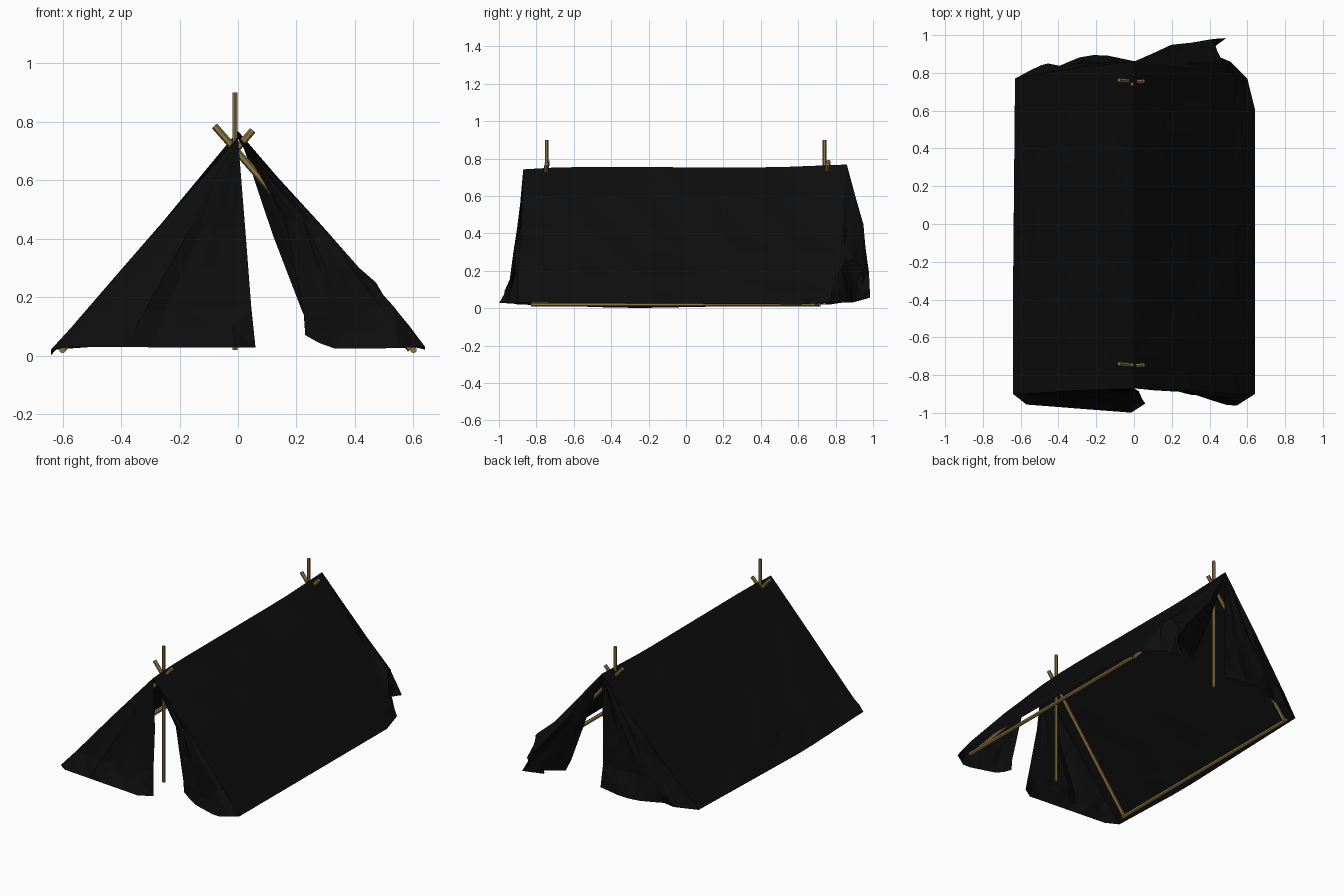
import bpy, bmesh, random
from mathutils import Vector

if "Cube" in bpy.data.objects:
    bpy.data.objects.remove(bpy.data.objects["Cube"])

random.seed(7)


def material(name, rgb):
    m = bpy.data.materials.new(name)
    m.diffuse_color = (*rgb, 1)
    m.use_nodes = True
    m.node_tree.nodes["Principled BSDF"].inputs["Base Color"].default_value = m.diffuse_color
    return m


canvas = material("dark_canvas", (0.004, 0.004, 0.004))
wood = material("wood", (0.27, 0.18, 0.055))


def along(points, t):
    """Point at fraction t of a polyline, by length."""
    pts = [Vector(p) for p in points]
    lens = [(b - a).length for a, b in zip(pts, pts[1:])]
    d = t * sum(lens)
    for a, b, l in zip(pts, pts[1:], lens):
        if d <= l and l > 0:
            return a.lerp(b, d / l)
        d -= l
    return pts[-1]


def finish(name, bm, mat):
    me = bpy.data.meshes.new(name)
    bm.to_mesh(me)
    bm.free()
    ob = bpy.data.objects.new(name, me)
    me.materials.append(mat)
    bpy.context.collection.objects.link(ob)
    return ob


def cloth(name, rows, cols, steps, fold_dir, fold):
    """Faceted cloth lofted through polylines, with random hanging folds."""
    bm = bmesh.new()
    fold_dir = Vector(fold_dir)
    depth = [random.uniform(-fold, fold) for _ in range(cols + 1)]
    count = (len(rows) - 1) * steps
    grid = []
    for i in range(count + 1):
        k = min(i // steps, len(rows) - 2)
        f = i / steps - k
        line = []
        for j in range(cols + 1):
            p = along(rows[k], j / cols).lerp(along(rows[k + 1], j / cols), f)
            if 0 < j < cols and 0 < i < count:
                p += fold_dir * (depth[j] * i / count + random.uniform(-fold, fold) * 0.4)
            line.append(bm.verts.new(p))
        grid.append(line)
    for a, b in zip(grid, grid[1:]):
        for j in range(cols):
            bm.faces.new((a[j], a[j + 1], b[j + 1], b[j]))
    bmesh.ops.remove_doubles(bm, verts=bm.verts, dist=0.0005)
    bmesh.ops.triangulate(bm, faces=bm.faces)
    return finish(name, bm, canvas)


def pole(name, a, b, r=0.012):
    a, b = Vector(a), Vector(b)
    bm = bmesh.new()
    bmesh.ops.create_cone(bm, cap_ends=True, segments=6, radius1=r, radius2=r, depth=(b - a).length)
    ob = finish(name, bm, wood)
    ob.location = (a + b) / 2
    ob.rotation_mode = "QUATERNION"
    ob.rotation_quaternion = (b - a).to_track_quat("Z", "Y")
    return ob


# Wooden frame: upright and crossed poles at each end, beams along the ground
for end, y, top, foot in (("front", -0.745, -0.74, -0.81), ("back", 0.74, 0.762, 0.7)):
    pole(end + "_upright", (-0.01, y, 0.02), (-0.01, y, 0.9), 0.01)
    pole(end + "_right_rafter", (0.59, foot, 0.022), (-0.08, top, 0.785))
    pole(end + "_left_rafter", (-0.6, foot, 0.022), (0.05, top - 0.006, 0.77))
pole("left_ground_beam", (-0.6, -0.82, 0.02), (-0.6, 0.72, 0.02))
pole("right_ground_beam", (0.6, -0.83, 0.02), (0.6, 0.69, 0.02))

# Roof slopes
ridge = [(0, -0.87, 0.742), (0, -0.65, 0.755), (0, 0.45, 0.752), (0, 0.86, 0.768)]
cloth("left_roof", [
    ridge,
    [(-0.28, -0.88, 0.43), (-0.28, 0.83, 0.43)],
    [(-0.53, -0.895, 0.14), (-0.53, 0.79, 0.14)],
    [(-0.64, -0.9, 0.02), (-0.64, -0.3, 0.0), (-0.63, 0.77, 0.02)],
], 10, 2, (-0.75, 0, 0.65), 0.007)
cloth("right_roof", [
    ridge,
    [(0.29, -0.88, 0.44), (0.29, 0.83, 0.43)],
    [(0.53, -0.9, 0.17), (0.53, 0.79, 0.15)],
    [(0.64, -0.9, 0.03), (0.64, 0.65, 0.02), (0.6, 0.77, 0.03)],
], 10, 2, (0.75, 0, 0.65), 0.007)

# Front flaps: left one hangs shut, right one is drawn aside
apex = [(0, -0.87, 0.742)] * 2
cloth("front_left_flap", [
    apex,
    [(-0.28, -0.88, 0.43), (-0.15, -0.89, 0.43), (0.025, -0.885, 0.43)],
    [(-0.53, -0.895, 0.14), (-0.4, -0.93, 0.15), (0.045, -0.93, 0.17)],
    [(-0.64, -0.9, 0.02), (-0.58, -0.955, 0.03), (0, -1, 0.027), (0.06, -0.95, 0.027)],
], 8, 2, (0, 1, 0), 0.02)
cloth("front_right_flap", [
    apex,
    [(0.29, -0.88, 0.44), (0.22, -0.89, 0.46), (0.16, -0.865, 0.47)],
    [(0.53, -0.9, 0.17), (0.42, -0.93, 0.15), (0.33, -0.9, 0.14), (0.225, -0.88, 0.14)],
    [(0.64, -0.9, 0.03), (0.53, -0.97, 0.025), (0.4, -0.93, 0.025),
     (0.31, -0.9, 0.025), (0.23, -0.88, 0.07)],
], 8, 2, (0, 1, 0), 0.018)

# Back flaps: left one hangs shut, right one is blown outward in a fold
apex = [(0, 0.86, 0.768)] * 2
cloth("back_left_flap", [
    apex,
    [(-0.28, 0.83, 0.43), (-0.15, 0.85, 0.43), (0.0, 0.85, 0.43)],
    [(-0.53, 0.79, 0.14), (-0.3, 0.85, 0.17), (0.0, 0.85, 0.17)],
    [(-0.63, 0.77, 0.02), (-0.5, 0.84, 0.03), (-0.4, 0.82, 0.03),
     (-0.33, 0.875, 0.03), (-0.18, 0.9, 0.03), (0.01, 0.86, 0.03)],
], 9, 2, (0, 1, 0), 0.02)
cloth("back_right_flap", [
    apex,
    [(0.29, 0.83, 0.43), (0.25, 0.86, 0.45), (0.2, 0.95, 0.45), (0.12, 0.87, 0.41)],
    [(0.53, 0.79, 0.15), (0.46, 0.87, 0.27), (0.42, 0.98, 0.2), (0.22, 0.86, 0.15)],
    [(0.6, 0.77, 0.03), (0.49, 0.88, 0.03), (0.36, 0.89, 0.03),
     (0.51, 1, 0.06), (0.26, 0.86, 0.07)],
], 12, 2, (0, 1, 0), 0.01)
